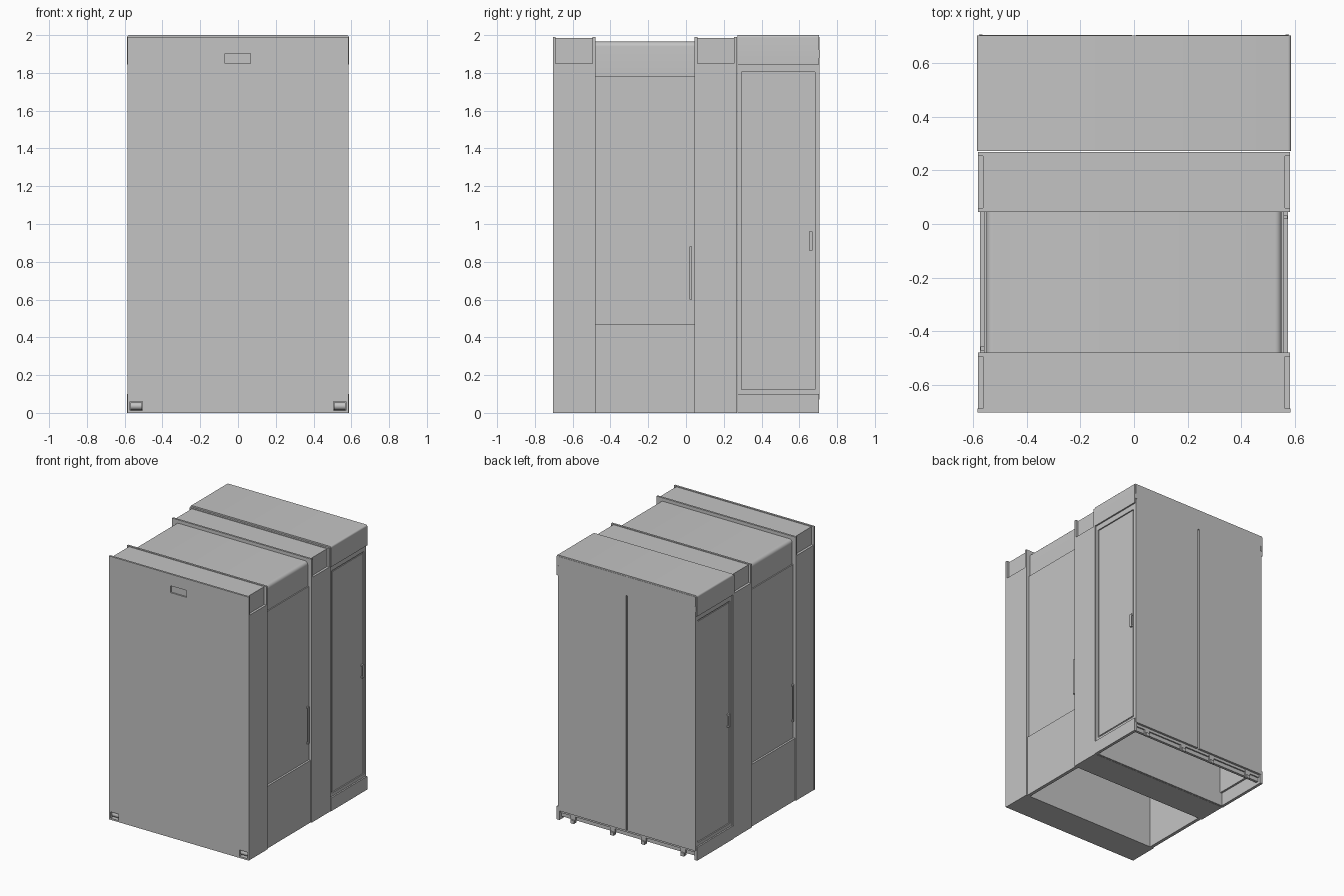
import bpy, bmesh
from mathutils import Vector

old = bpy.data.objects.get("Cube")
if old:
    bpy.data.objects.remove(old, do_unlink=True)

grey = bpy.data.materials.new("light_grey")
grey.use_nodes = True
colour = (0.55, 0.55, 0.55, 1)
grey.diffuse_color = colour
grey.node_tree.nodes["Principled BSDF"].inputs["Base Color"].default_value = colour


def finish(name, bm):
    mesh = bpy.data.meshes.new(name)
    bmesh.ops.recalc_face_normals(bm, faces=bm.faces)
    bm.to_mesh(mesh)
    bm.free()
    mesh.materials.append(grey)
    obj = bpy.data.objects.new(name, mesh)
    bpy.context.collection.objects.link(obj)
    return obj


def box(name, x, y, z, radius=0):
    """Box from ranges; radius rounds the two top edges that run along y."""
    bm = bmesh.new()
    bmesh.ops.create_cube(bm, size=1)
    for v in bm.verts:
        v.co = Vector(r[0] if c < 0 else r[1] for c, r in zip(v.co, (x, y, z)))
    if radius:
        top = [e for e in bm.edges if all(abs(v.co.z - z[1]) < 1e-5 for v in e.verts)
               and abs(e.verts[0].co.x - e.verts[1].co.x) < 1e-5]
        bmesh.ops.bevel(bm, geom=top, offset=radius, segments=5, profile=0.5, affect='EDGES')
    obj = finish(name, bm)
    if radius:
        bpy.context.view_layer.objects.active = obj
        obj.select_set(True)
        bpy.ops.object.shade_smooth_by_angle()
        obj.select_set(False)
    return obj


def wide(name, half, y, z, radius=0):
    return box(name, (-half, half), y, z, radius)


def sided(s, inner, outer):
    return tuple(sorted((s * inner, s * outer)))


def cut(target, x, y, z):
    cutter = box(target.name + "_cutter", x, y, z)
    cutter.hide_render = True
    cutter.hide_viewport = True
    cutter.display_type = 'WIRE'
    mod = target.modifiers.new("cut", 'BOOLEAN')
    mod.operation = 'DIFFERENCE'
    mod.solver = 'EXACT'
    mod.object = cutter


# Two solid pillars, each with a recessed cover between two thin flanges
for name, y0, y1 in (("front_pillar", -0.69, -0.48), ("mid_pillar", 0.045, 0.27)):
    body = wide(name, 0.583, (y0, y1), (0, 1.85))
    start = y0 if name == "front_pillar" else y0 + 0.015
    wide(name + "_cover", 0.565, (start, y1 - 0.015), (1.85, 1.985))
    wide(name + "_back_flange", 0.583, (y1 - 0.015, y1), (1.85, 1.99))
    if name == "front_pillar":
        for s in (-1, 1):
            cut(body, sided(s, 0.505, 0.572), (-0.70, -0.65), (0.012, 0.06))
    else:
        wide(name + "_front_flange", 0.583, (y0, y0 + 0.015), (1.85, 1.99))

# Front panel with a grip slot and two roller openings
panel = wide("front_panel", 0.585, (-0.705, -0.69), (0, 1.99))
cut(panel, (-0.07, 0.065), (-0.72, -0.694), (1.85, 1.902))
for s in (-1, 1):
    cut(panel, sided(s, 0.505, 0.572), (-0.72, -0.68), (0.012, 0.06))
    bpy.ops.mesh.primitive_cylinder_add(vertices=24, radius=0.02, depth=0.06,
                                        location=(s * 0.538, -0.675, 0.036),
                                        rotation=(0, 1.5708, 0))
    roller = bpy.context.object
    roller.name = "front_roller"
    roller.data.materials.append(grey)
    bpy.ops.object.shade_smooth_by_angle()

# Middle bay: open underneath, rounded cover and recessed side doors
mid = (-0.48, 0.045)
wide("middle_cover", 0.552, mid, (1.78, 1.965), 0.025)
for s in (-1, 1):
    box("middle_lower_side", sided(s, 0.55, 0.575), mid, (0, 0.47))
    box("middle_door", sided(s, 0.54, 0.56), mid, (0.47, 1.78))

# Rear cabinet: cap, skirt, rear doors, open underneath
rear = (0.272, 0.705)
wide("rear_cap", 0.587, rear, (1.845, 2.0), 0.012)
wide("rear_front_wall", 0.57, (0.272, 0.285), (0, 1.845))
for s in (-1, 1):
    box("rear_side_skirt", sided(s, 0.565, 0.587), rear, (0, 0.1))
    box("rear_side_wall", sided(s, 0.55, 0.567), rear, (0.1, 1.845))
    # Raised frame around each side door
    for y in ((0.272, 0.295), (0.682, 0.705)):
        box("side_door_post", sided(s, 0.567, 0.576), y, (0.1, 1.845))
    for z in ((0.1, 0.125), (1.805, 1.845)):
        box("side_door_rail", sided(s, 0.567, 0.576), (0.295, 0.682), z)
    box("side_door_leaf", sided(s, 0.567, 0.572), (0.305, 0.672), (0.137, 1.793))
    # Two leaves on the back with a dark seam between them
    box("back_door", sided(s, 0.008, 0.576), (0.69, 0.707), (0.07, 1.99))
    box("cap_slot_plate", sided(s, 0.567, 0.58), (0.705, 0.709), (1.88, 1.92))
wide("back_inner_wall", 0.565, (0.67, 0.69), (0.05, 1.845))
wide("back_skirt", 0.565, (0.66, 0.68), (0.02, 0.07))

# Brackets below the back doors
for x in (-0.46, -0.13, 0.13, 0.46):
    box("bracket_plate", (x - 0.02, x + 0.02), (0.68, 0.692), (0.005, 0.07))
    box("bracket_foot", (x - 0.015, x + 0.015), (0.692, 0.703), (0.0, 0.025))


# Pull handles, turned half round from one side to the other
def handle(name, s, y, z0, z1, base, reach, w):
    ys = (y - w / 2, y + w / 2)
    box(name + "_grip", sided(s, base + reach - 0.006, base + reach), ys, (z0, z1))
    for z in (z0, z1 - 0.012):
        box(name + "_mount", sided(s, base, base + reach - 0.006), ys, (z, z + 0.012))


for s in (-1, 1):
    handle("middle_handle", s, -0.22 + s * 0.245, 0.6, 0.88, 0.56, 0.014, 0.014)
    handle("rear_handle", s, 0.4885 + s * 0.172, 0.86, 0.96, 0.572, 0.014, 0.02)
